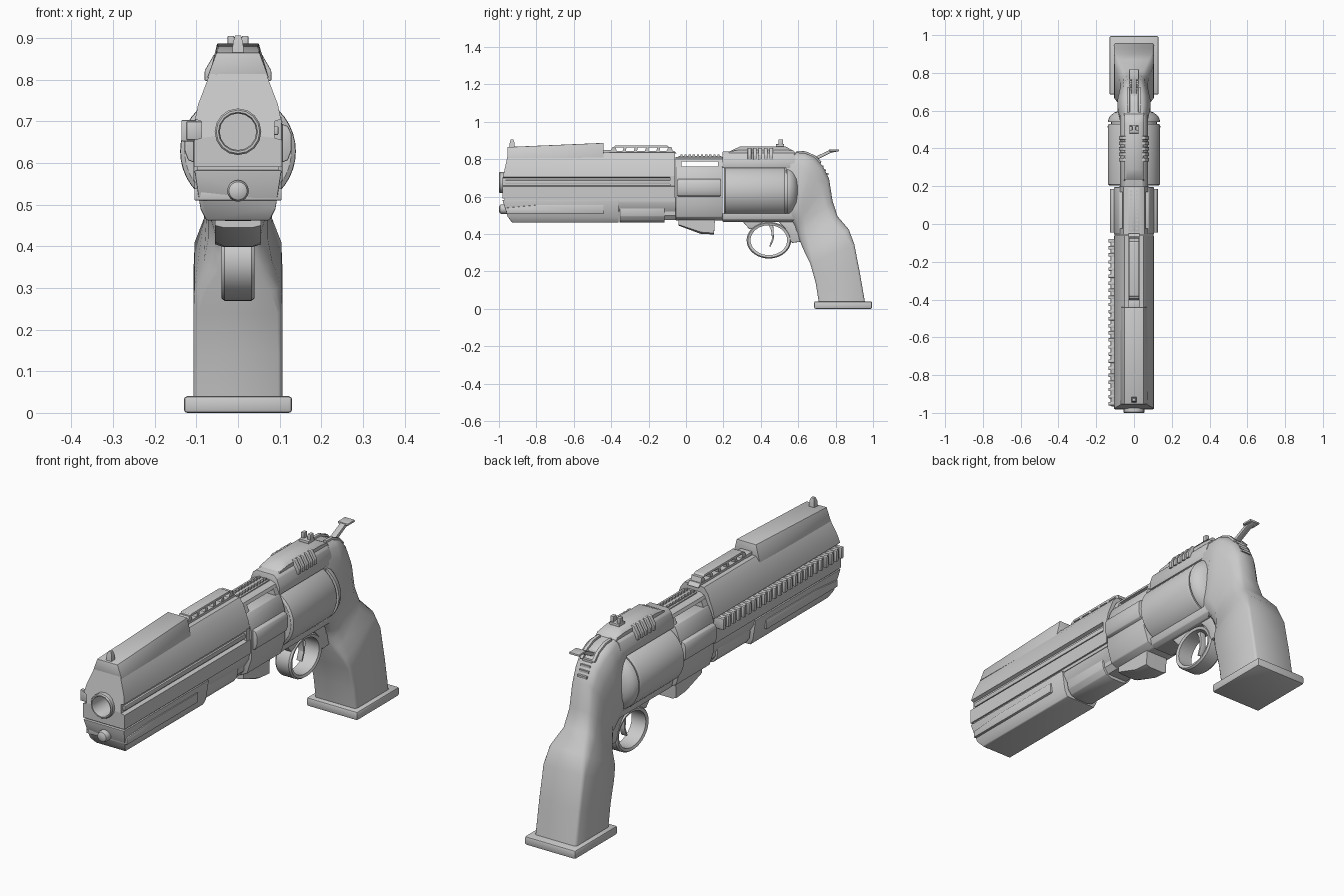
import bpy, bmesh, math

mat = bpy.data.materials.new("grey_metal")
mat.diffuse_color = (0.6, 0.6, 0.6, 1)


def finish(name, bm, bevel=0.0, seg=2, angle=35):
    bmesh.ops.recalc_face_normals(bm, faces=bm.faces)
    if bevel:
        edges = [e for e in bm.edges if e.is_manifold and e.calc_face_angle() > 0.45]
        bmesh.ops.bevel(bm, geom=edges, offset=bevel, segments=seg, affect='EDGES', profile=0.5)
    me = bpy.data.meshes.new(name)
    bm.to_mesh(me)
    bm.free()
    ob = bpy.data.objects.new(name, me)
    bpy.context.collection.objects.link(ob)
    me.materials.append(mat)
    bpy.ops.object.select_all(action='DESELECT')
    ob.select_set(True)
    bpy.context.view_layer.objects.active = ob
    bpy.ops.object.shade_smooth_by_angle(angle=math.radians(angle))
    return ob


def loft(name, rings, bevel=0.0, closed=False, angle=35):
    """Skin a list of equal-length rings of 3D points."""
    bm = bmesh.new()
    vs = [[bm.verts.new(p) for p in r] for r in rings]
    n = len(rings[0])
    pairs = list(zip(vs, vs[1:])) + ([(vs[-1], vs[0])] if closed else [])
    for a, b in pairs:
        for i in range(n):
            j = (i + 1) % n
            bm.faces.new((a[i], a[j], b[j], b[i]))
    if not closed:
        bm.faces.new(vs[0])
        bm.faces.new(vs[-1])
    return finish(name, bm, bevel, angle=angle)


def side(name, prof, x0, x1, bevel=0.0):
    """Side (y, z) outline extruded across x."""
    return loft(name, [[(x, y, z) for y, z in prof] for x in (x0, x1)], bevel)


def box(name, x0, x1, y0, y1, z0, z1, bevel=0.0):
    return side(name, [(y0, z0), (y1, z0), (y1, z1), (y0, z1)], x0, x1, bevel)


def section(name, half, y0, y1, bevel=0.0, front=lambda z: 0):
    """Half cross-section (x, z), mirrored and run along y."""
    full = half + [(-x, z) for x, z in reversed(half)]
    return loft(name, [[(x, y0 + front(z), z) for x, z in full],
                       [(x, y1, z) for x, z in full]], bevel)


def lathe(name, prof, cz, n=32):
    """Profile of (radius, y) turned about the y axis at height cz."""
    return loft(name, [[(r * math.cos(2 * math.pi * i / n), y, cz + r * math.sin(2 * math.pi * i / n))
                        for i in range(n)] for r, y in prof])


# Barrel shroud with side grooves and an angled nose
shroud = section("barrel_shroud", [
    (0.106, 0.59), (0.106, 0.655), (0.088, 0.66), (0.088, 0.70), (0.103, 0.705),
    (0.096, 0.74), (0.07, 0.808), (0.05, 0.835)], -0.98, -0.06,
    front=lambda z: max(0, z - 0.70) * 0.22)
cutter = lathe("bore_cutter", [(0.052, -1.1), (0.052, -0.7)], 0.675)
cutter.hide_render = True
cutter.display_type = 'WIRE'
cut = shroud.modifiers.new("bore", 'BOOLEAN')
cut.object = cutter
cut.operation = 'DIFFERENCE'
cut.solver = 'EXACT'
bpy.context.view_layer.objects.active = shroud
bpy.ops.object.modifier_apply(modifier=cut.name)
lathe("muzzle", [(0.056, -0.72), (0.056, -0.995), (0.052, -1.0), (0.047, -1.0),
                 (0.044, -0.99), (0.044, -0.74)], 0.675, 16)
box("groove_rod", 0.08, 0.097, -0.965, -0.08, 0.667, 0.688, 0.003)
box("groove_end", 0.08, 0.104, -0.085, -0.06, 0.655, 0.71)

# Ribbed rail on the left
box("left_rail", -0.124, -0.085, -0.965, -0.08, 0.655, 0.70, 0.004)
for i in range(24):
    y = -0.96 + i * 0.0375
    box("rail_rib", -0.136, -0.10, y, y + 0.018, 0.652, 0.703, 0.003)

# Under-barrel housing
box("housing_seam", -0.098, 0.098, -0.97, -0.05, 0.575, 0.595)
section("under_housing", [(0.076, 0.462), (0.09, 0.49), (0.105, 0.583)], -0.982, -0.36, 0.004,
        front=lambda z: max(0, 0.52 - z) * 0.9)
panel = [(-0.96, 0.51), (-0.44, 0.51), (-0.44, 0.555), (-0.80, 0.555), (-0.96, 0.54)]
side("housing_panel", panel, -0.105, 0.105, 0.003)
section("under_core", [(0.07, 0.52), (0.095, 0.56), (0.095, 0.585)], -0.37, -0.04)
section("under_tube", [(0.03, 0.461), (0.06, 0.472), (0.077, 0.495), (0.082, 0.525),
                       (0.078, 0.55), (0.06, 0.575)], -0.355, -0.115, 0.003)
section("under_link", [(0.05, 0.475), (0.07, 0.50), (0.07, 0.57)], -0.12, 0.0)
lathe("front_pin", [(0.026, -0.95), (0.026, -0.985), (0.022, -0.995), (0.012, -1.0)], 0.533, 16)

# Front sight block and bead
loft("sight_block", [[(-b, y, 0.805), (b, y, 0.805), (t, y, z), (-t, y, z)]
                     for y, b, t, z in ((-0.955, 0.074, 0.052, 0.865), (-0.44, 0.07, 0.05, 0.887))], 0.003)
loft("front_bead", [[(sx * w, -0.93 + sy * w, z) for sx, sy in ((-1, -1), (1, -1), (1, 1), (-1, 1))]
                    for z, w in ((0.862, 0.014), (0.89, 0.012), (0.906, 0.007))])

# Vented top rib
side("rib_base", [(-0.41, 0.83), (-0.05, 0.83), (-0.065, 0.845), (-0.40, 0.845)], -0.028, 0.028)
side("rib_top", [(-0.385, 0.862), (-0.09, 0.862), (-0.10, 0.873), (-0.38, 0.873)], -0.026, 0.026, 0.002)
for i in range(6):
    y = -0.40 + i * 0.06
    e = 0.012 if i in (0, 5) else 0
    side("rib_post", [(y - e / 2, 0.842), (y + 0.018 + e, 0.842), (y + 0.022, 0.866), (y + 0.008, 0.866)],
         -0.026, 0.026)
box("sight_link", -0.03, 0.03, -0.45, -0.40, 0.82, 0.85, 0.003)

# Middle frame with side pods and bridged top
section("middle_frame", [(0.05, 0.472), (0.085, 0.49), (0.107, 0.56), (0.107, 0.69), (0.092, 0.735),
                         (0.078, 0.762)], -0.055, 0.195, 0.004)
for s in (-1, 1):
    loft("side_pod", [[(s * 0.09, y, 0.595), (s * 0.12, y, 0.607), (s * 0.128, y, 0.63),
                       (s * 0.128, y, 0.67), (s * 0.12, y, 0.688), (s * 0.09, y, 0.70)]
                      for y in (-0.045, 0.185)], 0.003)
section("bridge_top", [(0.062, 0.788), (0.056, 0.802), (0.035, 0.812)], -0.055, 0.20)
for y in (-0.055, 0.17):
    section("bridge_post", [(0.076, 0.755), (0.062, 0.79)], y, y + 0.032)
box("bridge_plate", -0.03, 0.03, -0.04, 0.19, 0.805, 0.817, 0.002)
for i in range(10):
    for s in (-1, 1):
        box("bridge_stud", s * 0.016 - 0.006, s * 0.016 + 0.006, -0.03 + i * 0.022, -0.018 + i * 0.022,
            0.812, 0.824)

# Latch wedge below the frame
loft("latch_wedge", [[(s * w, y, z) for y, z in pts for s in (1,)] for w, pts, s in (
    (-0.055, [(-0.04, 0.485), (-0.04, 0.45), (0.08, 0.41), (0.15, 0.405), (0.155, 0.485)], 1),
    (-0.035, [(-0.04, 0.485), (-0.04, 0.445), (0.08, 0.40), (0.15, 0.398), (0.155, 0.485)], 1),
    (0.035, [(-0.04, 0.485), (-0.04, 0.445), (0.08, 0.40), (0.15, 0.398), (0.155, 0.485)], 1),
    (0.055, [(-0.04, 0.485), (-0.04, 0.45), (0.08, 0.41), (0.15, 0.405), (0.155, 0.485)], 1))])

# Rotating cylinder, ratchet ring and recoil shield
lathe("cylinder", [(0.128, 0.203), (0.138, 0.21), (0.139, 0.52), (0.134, 0.53)], 0.628, 40)
lathe("ratchet_ring", [(0.122, 0.52), (0.122, 0.545)], 0.628, 24)
lathe("recoil_shield", [(0.138, 0.54), (0.137, 0.55), (0.128, 0.57), (0.105, 0.59), (0.06, 0.605)], 0.628, 40)

# Frame straps above and below the cylinder
section("top_strap", [(0.075, 0.752), (0.075, 0.79), (0.062, 0.825), (0.045, 0.84)], 0.195, 0.58, 0.004)
section("bottom_strap", [(0.045, 0.465), (0.065, 0.478), (0.072, 0.51)], 0.195, 0.60, 0.003)

# Grip: stations of front point, back point, half width, corner squareness
stations = [
    ((0.545, 0.468), (0.53, 0.838), 0.070, 0.65), ((0.572, 0.464), (0.635, 0.833), 0.088, 0.55),
    ((0.585, 0.44), (0.685, 0.812), 0.086, 0.50), ((0.59, 0.42), (0.73, 0.765), 0.078, 0.50),
    ((0.597, 0.405), (0.765, 0.695), 0.072, 0.50), ((0.605, 0.375), (0.783, 0.58), 0.072, 0.55),
    ((0.62, 0.335), (0.81, 0.495), 0.082, 0.60), ((0.64, 0.29), (0.87, 0.425), 0.104, 0.75),
    ((0.665, 0.24), (0.90, 0.345), 0.107, 0.88), ((0.693, 0.14), (0.93, 0.19), 0.107, 0.90),
    ((0.71, 0.035), (0.957, 0.035), 0.107, 0.90)]
rings = []
for (fy, fz), (by, bz), w, c in stations:
    e = (1 - c) * 0.45
    half = [(c, 0), (0.5 + c / 2, e * 0.3), (1, e), (1, 1 - e), (0.5 + c / 2, 1 - e * 0.3), (c, 1)]
    ring = half + [(-x, t) for x, t in reversed(half)]
    rings.append([(x * w, fy + (by - fy) * t, fz + (bz - fz) * t) for x, t in ring])
loft("grip", rings, angle=50)
box("grip_base", -0.13, 0.13, 0.685, 0.995, 0.0, 0.04, 0.008)

# Top cover, cooling ribs and rear sight
loft("rear_cover", [[(x, y, z) for y, z in
                     ((0.225, 0.83), (0.235, 0.842), (0.29, h), (0.53, h), (0.575, 0.845), (0.59, 0.825))]
                    for x, h in ((-0.052, 0.85), (-0.036, 0.869), (0.036, 0.869), (0.052, 0.85))])
for s in (-1, 1):
    for i in range(5):
        y = 0.33 + i * 0.029
        loft("cooling_rib", [[(s * 0.04, yy, 0.80), (s * 0.08, yy, 0.797), (s * 0.08, yy, 0.822),
                              (s * 0.058, yy, 0.86), (s * 0.03, yy, 0.86)] for yy in (y, y + 0.019)], 0.003)
    box("rear_sight_prong", s * 0.009, s * 0.025, 0.495, 0.518, 0.875, 0.905, 0.002)
box("rear_sight_base", -0.025, 0.025, 0.48, 0.525, 0.862, 0.88, 0.002)

# Hammer with stepped housing behind it
side("hammer", [(0.63, 0.80), (0.67, 0.782), (0.775, 0.834), (0.818, 0.843), (0.815, 0.853),
                (0.77, 0.85), (0.69, 0.812), (0.64, 0.825)], -0.014, 0.014, 0.003)
box("hammer_spur", -0.026, 0.026, 0.765, 0.818, 0.842, 0.852, 0.003)
for s in (-1, 1):
    side("hammer_cheek", [(0.60, 0.80), (0.70, 0.77), (0.725, 0.785), (0.69, 0.82), (0.64, 0.842),
                          (0.59, 0.845)], s * 0.022, s * 0.038, 0.003)
for i in range(4):
    box("hammer_step", -0.024, 0.024, 0.70 + i * 0.013, 0.722 + i * 0.013,
        0.776 - i * 0.02, 0.786 - i * 0.02)

# Trigger guard ring, webs and trigger
ring = []
for i in range(40):
    a = 2 * math.pi * i / 40
    c, s = math.cos(a), math.sin(a)
    ring.append([(x, 0.443 + ry * c, 0.367 + rz * s) for x, ry, rz in (
        (-0.04, 0.113, 0.092), (-0.032, 0.119, 0.098), (0.032, 0.119, 0.098), (0.04, 0.113, 0.092),
        (0.036, 0.098, 0.080), (-0.036, 0.098, 0.080))])
loft("trigger_guard", ring, closed=True)
side("guard_front_web", [(0.30, 0.47), (0.34, 0.425), (0.37, 0.435), (0.42, 0.47)], -0.035, 0.035, 0.003)
side("guard_rear_web", [(0.49, 0.47), (0.53, 0.43), (0.555, 0.37), (0.565, 0.352), (0.625, 0.36),
                        (0.60, 0.47)], -0.038, 0.038, 0.004)
side("trigger", [(0.435, 0.46), (0.455, 0.42), (0.46, 0.375), (0.445, 0.335), (0.453, 0.333),
                 (0.47, 0.375), (0.468, 0.42), (0.465, 0.46)], -0.014, 0.014, 0.002)
